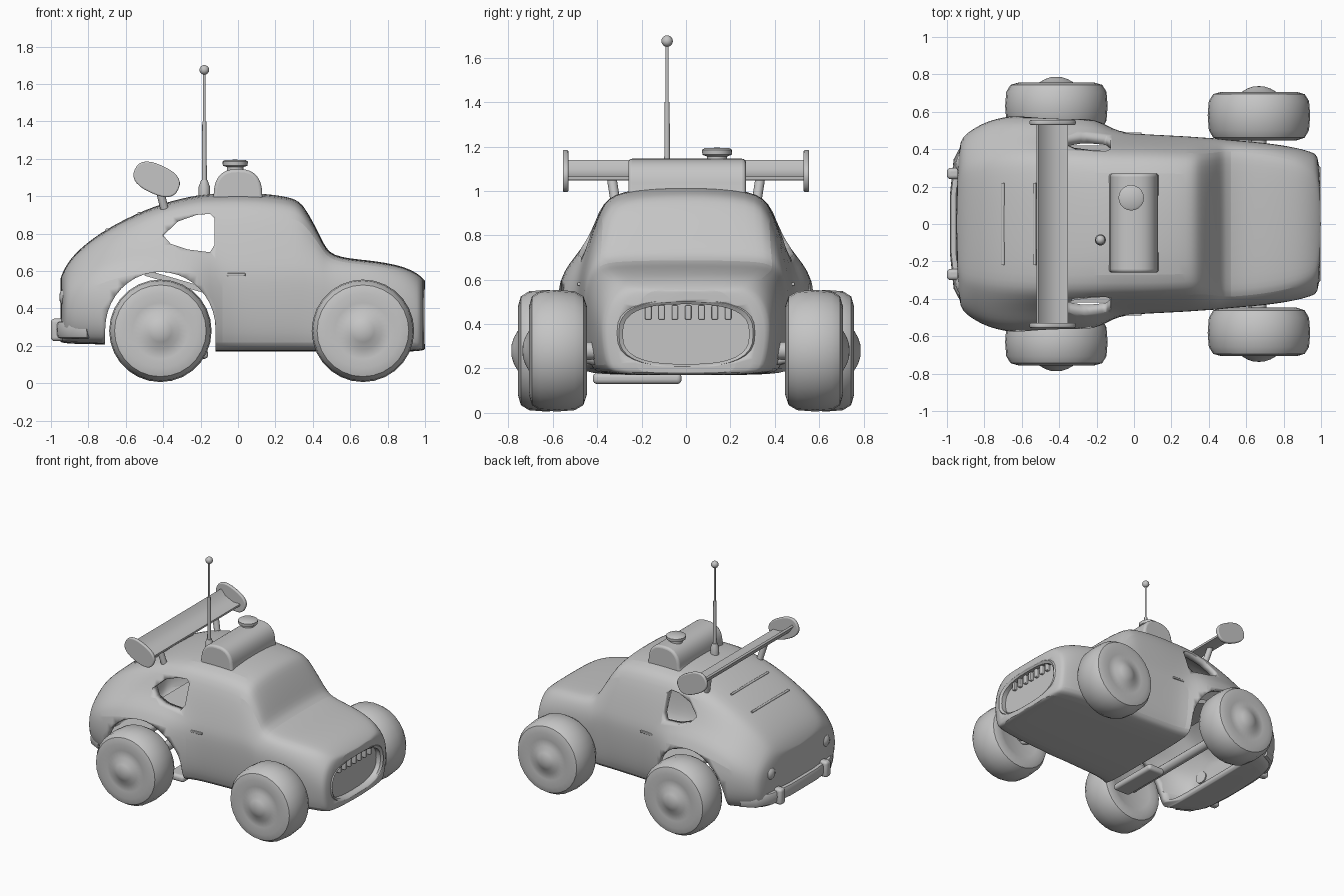
import bpy, bmesh, math
from mathutils import Vector

if "Cube" in bpy.data.objects:
    bpy.data.objects.remove(bpy.data.objects["Cube"])

grey = bpy.data.materials.new("plain_grey")
grey.diffuse_color = (0.56, 0.56, 0.56, 1)
grey.use_nodes = True
grey.node_tree.nodes["Principled BSDF"].inputs["Base Color"].default_value = grey.diffuse_color


def make(name, verts, faces, smooth=40):
    me = bpy.data.meshes.new(name)
    me.from_pydata([tuple(v) for v in verts], [], faces)
    bm = bmesh.new()
    bm.from_mesh(me)
    bmesh.ops.remove_doubles(bm, verts=bm.verts, dist=1e-5)
    bmesh.ops.recalc_face_normals(bm, faces=bm.faces)
    bm.to_mesh(me)
    bm.free()
    ob = bpy.data.objects.new(name, me)
    bpy.context.collection.objects.link(ob)
    me.materials.append(grey)
    bpy.ops.object.select_all(action='DESELECT')
    ob.select_set(True)
    bpy.context.view_layer.objects.active = ob
    bpy.ops.object.shade_smooth_by_angle(angle=math.radians(smooth))
    return ob


def lathe(name, profile, loc, axis, seg=28):
    """Spin (radius, height) points round an axis."""
    rot = Vector((0, 0, 1)).rotation_difference(Vector(axis)).to_matrix()
    n, verts, faces = len(profile), [], []
    for i in range(seg):
        a = 2 * math.pi * i / seg
        verts += [rot @ Vector((r * math.cos(a), r * math.sin(a), h)) + Vector(loc) for r, h in profile]
        j = (i + 1) % seg
        faces += [(i * n + k, i * n + k + 1, j * n + k + 1, j * n + k) for k in range(n - 1)]
    return make(name, verts, faces)


def rod(name, a, b, r0, r1=None, seg=12):
    a, b = Vector(a), Vector(b)
    L = (b - a).length
    return lathe(name, [(0, 0), (r0, 0), (r1 or r0, L), (0, L)], a, (b - a).normalized(), seg)


def prism(name, pts, a, b, axis='y', bevel=0):
    """Extrude an outline: (x, z) along y, or (y, z) along x."""
    n = len(pts)
    put = (lambda p, d: (p[0], d, p[1])) if axis == 'y' else (lambda p, d: (d, p[0], p[1]))
    verts = [put(p, a) for p in pts] + [put(p, b) for p in pts]
    faces = [tuple(range(n)), tuple(range(n, 2 * n))]
    faces += [(i, (i + 1) % n, n + (i + 1) % n, n + i) for i in range(n)]
    ob = make(name, verts, faces)
    if bevel:
        m = ob.modifiers.new("round", 'BEVEL')
        m.width, m.segments = bevel, 4
    return ob


def box(name, lo, hi, bevel=0.01):
    pts = [(lo[0], lo[2]), (hi[0], lo[2]), (hi[0], hi[2]), (lo[0], hi[2])]
    return prism(name, pts, lo[1], hi[1], 'y', bevel)


def oval(cx, cz, rx, rz, power=2, n=32):
    out = []
    for i in range(n):
        c, s = math.cos(2 * math.pi * i / n), math.sin(2 * math.pi * i / n)
        out.append((cx + rx * math.copysign(abs(c) ** (2 / power), c),
                    cz + rz * math.copysign(abs(s) ** (2 / power), s)))
    return out


def cut(target, cutter):
    """Subtract a cutter, keeping the first solver that leaves a whole body."""
    cutter.hide_render = True
    cutter.display_type = 'WIRE'
    m = target.modifiers.new("cut", 'BOOLEAN')
    m.operation, m.object = 'DIFFERENCE', cutter
    for solver in ('MANIFOLD', 'EXACT', 'FLOAT'):
        m.solver = solver
        bpy.context.view_layer.update()
        ev = target.evaluated_get(bpy.context.evaluated_depsgraph_get())
        co = [v.co for v in ev.data.vertices]
        if co and max(c.z for c in co) > .97 and min(c.x for c in co) < -.85 and max(c.x for c in co) < 1.03:
            return
    target.modifiers.remove(m)


# Body sections: x, floor half width, floor z, middle half width,
# shoulder half width, shoulder z, roof half width, roof z
stations = [
    (-.95, .36, .22, .42, .39, .49, .29, .56), (-.91, .43, .21, .48, .45, .53, .33, .66),
    (-.78, .50, .21, .555, .49, .63, .36, .78), (-.60, .55, .20, .595, .485, .70, .38, .885),
    (-.40, .56, .20, .595, .47, .73, .39, .97), (-.20, .54, .17, .58, .465, .71, .39, 1.015),
    (-.10, .45, .17, .485, .47, .66, .39, 1.02), (.10, .44, .17, .47, .465, .65, .39, 1.025),
    (.30, .43, .17, .46, .455, .65, .38, 1.0), (.355, .43, .17, .455, .45, .65, .375, .955),
    (.45, .43, .17, .45, .445, .62, .385, .77), (.49, .42, .17, .445, .435, .60, .40, .675),
    (.70, .41, .17, .43, .42, .58, .38, .66), (.88, .385, .17, .405, .385, .545, .34, .63),
    (.965, .36, .17, .38, .35, .515, .29, .585), (1.0, .335, .18, .36, .32, .49, .25, .55)]


def loft(name, t=0):
    """Skin the body sections, shrunk inward by t."""
    verts, faces = [], []
    for x, wb, zb, wm, ws, zs, wt, zt in stations:
        h = zt - zs
        bulge = .045 if -.8 < x < -.15 else .015   # rear fender
        half = [(0, zb + t), (wb * .9 - t, zb + t), (wb - t, zb + .03 + t), (wm - t, .33),
                ((wm + ws) / 2 + bulge - t, zs - .09 - t / 4), (ws - t, zs - t / 2), (wt - t, zt - .24 * h - t),
                (wt * .8 - t, zt - .05 * h - t), (0, zt - t)]
        verts += [(x * (1 - t), y, z) for y, z in half] + [(x * (1 - t), -y, z) for y, z in half[-2:0:-1]]
    n = 16
    for s in range(len(stations) - 1):
        faces += [(s * n + i, s * n + (i + 1) % n, (s + 1) * n + (i + 1) % n, (s + 1) * n + i) for i in range(n)]
    for b in (0, len(verts) - n):   # end caps
        faces += [(b + i, b + i + 1, b + n - i - 1, b + n - i) for i in range(1, 7)]
        faces += [(b, b + 1, b + 15), (b + 7, b + 8, b + 9)]
    ob = make(name, verts, faces, 35)
    sub = ob.modifiers.new("smooth", 'SUBSURF')
    sub.levels = sub.render_levels = 2
    return ob


# Hollow body with wheel arches, rear quarter windows and grille mouth
body = loft("body_shell")
cut(body, loft("cabin_cutter", .04))
arch = oval(-.415, .29, .295, .305, 2, 40)[:21] + [(-.71, .1), (-.12, .1)]
cut(body, prism("arch_cutter", arch, -.8, .8))
window = [(-.40, .79), (-.36, .745), (-.27, .715), (-.15, .70), (-.125, .74), (-.125, .88),
          (-.15, .905), (-.22, .90), (-.32, .865)]
cut(body, prism("window_cutter", window, -.8, .8))
cut(body, prism("grille_cutter", oval(0, .355, .30, .145, 2.7), .93, 1.2, 'x'))

# Sloping panel between the rear wheels
prism("rear_panel", [(-.50, .575), (-.14, .47), (-.13, .50), (-.49, .605)], -.42, .42)

# Grille: rounded rim, back plate and teeth
rings = [(.95, oval(0, .36, .315, .16, 2.7)), (.985, oval(0, .36, .315, .16, 2.7)),
         (.997, oval(0, .358, .303, .15, 2.7)), (.985, oval(0, .355, .285, .135, 2.7)),
         (.94, oval(0, .355, .285, .135, 2.7))]
rv = [(d, y, z) for d, ring in rings for y, z in ring]
rf = [(k * 32 + i, k * 32 + (i + 1) % 32, (k + 1) % 5 * 32 + (i + 1) % 32, (k + 1) % 5 * 32 + i)
      for k in range(5) for i in range(32)]
make("grille_rim", rv, rf, 50)
prism("grille_back", oval(0, .355, .31, .155, 2.7), .925, .95, 'x')
for i in range(7):
    y = -.17 + i * .06
    box("grille_tooth", (.94, y - .014, .42), (.975, y + .014, .485), .006)

# Wheels with bulging hubs, plus axles
tyre = [(0, -.12), (.16, -.12), (.2, -.135), (.245, -.12), (.268, -.08), (.274, 0), (.268, .075),
        (.245, .112), (.2, .125), (.15, .115), (.10, .12), (.06, .143), (.03, .153), (0, .155)]
for side in (-1, 1):
    lathe("front_wheel", tyre, (.668, side * .582, .28), (0, side, 0))
    lathe("rear_wheel", tyre, (-.415, side * .632, .28), (0, side, 0))
    rod("front_axle", (.668, side * .36, .28), (.668, side * .5, .28), .04)
    rod("front_arm", (.60, side * .38, .23), (.66, side * .49, .25), .02)
rod("rear_axle", (-.415, -.55, .28), (-.415, .55, .28), .035)
box("underside_box", (-.30, -.42, .13), (-.16, -.02, .18), .02)

# Roof pod with filler cap
pod = [p for p in oval(0, 1.0, .13, .145, 2.5) if p[1] > .999] + [(-.15, .97), (.14, .97)]
prism("roof_pod", pod, -.26, .27, 'y', .05)
lathe("roof_cap", [(0, 0), (.045, 0), (.045, .03), (.066, .038), (.068, .06), (.055, .068), (0, .07)],
      (-.015, .14, 1.125), (0, 0, 1), 20)

# Aerial
lathe("aerial_base", [(0, 0), (.03, 0), (.03, .05), (.018, .085), (0, .09)], (-.18, -.085, 1.0), (0, 0, 1), 14)
rod("aerial_lower", (-.18, -.085, 1.03), (-.18, -.085, 1.40), .014, .011)
rod("aerial_upper", (-.18, -.085, 1.39), (-.18, -.085, 1.67), .007)
lathe("aerial_tip", [(.026 * math.sin(a * math.pi / 8), -.026 * math.cos(a * math.pi / 8)) for a in range(9)],
      (-.18, -.085, 1.675), (0, 0, 1), 12)

# Rear wing: tilted curved blade, end plates and struts
tilt = math.radians(25)


def wing_point(u, v):
    return (-.435 + u * math.cos(tilt) + v * math.sin(tilt), 1.09 - u * math.sin(tilt) + v * math.cos(tilt))


blade = [(-.09, .012), (-.04, -.012), (.03, -.012), (.085, .012), (.09, -.002), (.03, -.034),
         (-.04, -.034), (-.095, -.002)]
prism("wing_blade", [wing_point(*p) for p in blade], -.535, .535)
plate = [wing_point(u, v) for u, v in oval(0, 0, .128, .078, 2.5, 28)]
for side in (-1, 1):
    prism("wing_end_plate", plate, side * .53, side * .555, 'y', .008)
    rod("wing_strut", (-.385, side * .31, .90), (-.425, side * .335, 1.06), .022)

# Rear bumper with overriders, tail lamps and door handles
curve = [(-.80, .49), (-.89, .445), (-.945, .34), (-.965, .15), (-.965, 0)]
path = curve + [(x, -y) for x, y in curve[-2::-1]]
bv = []
for i, (x, y) in enumerate(path):
    t = Vector(path[min(i + 1, 8)]) - Vector(path[max(i - 1, 0)])
    nrm = Vector((t.y, -t.x)).normalized()
    bv += [(x + nrm.x * px, y + nrm.y * px, pz) for px, pz in oval(0, .285, .02, .045, 3, 12)]
bf = [(i * 12 + k, i * 12 + (k + 1) % 12, i * 12 + 12 + (k + 1) % 12, i * 12 + 12 + k)
      for i in range(8) for k in range(12)] + [tuple(range(12)), tuple(range(96, 108))]
make("rear_bumper", bv, bf)
for side in (-1, 1):
    box("bumper_overrider", (-1.0, side * .27 - .03, .225), (-.93, side * .27 + .03, .345), .02)
    lathe("tail_lamp", [(0, 0), (.045, 0), (.045, .05), (.03, .065), (0, .07)],
          (-.885, side * .32, .46), (-1, side * .2, 0), 16)
    box("door_handle", (-.06, side * .478 - .012, .572), (.04, side * .478 + .012, .588), .004)
    rod("rear_window_side", (-.70, side * .24, .80), (-.53, side * .24, .888), .008)
# Rear window edges
for x, z in ((-.70, .82), (-.53, .908)):
    rod("rear_window_edge", (x, -.22, z), (x, .22, z), .008)
